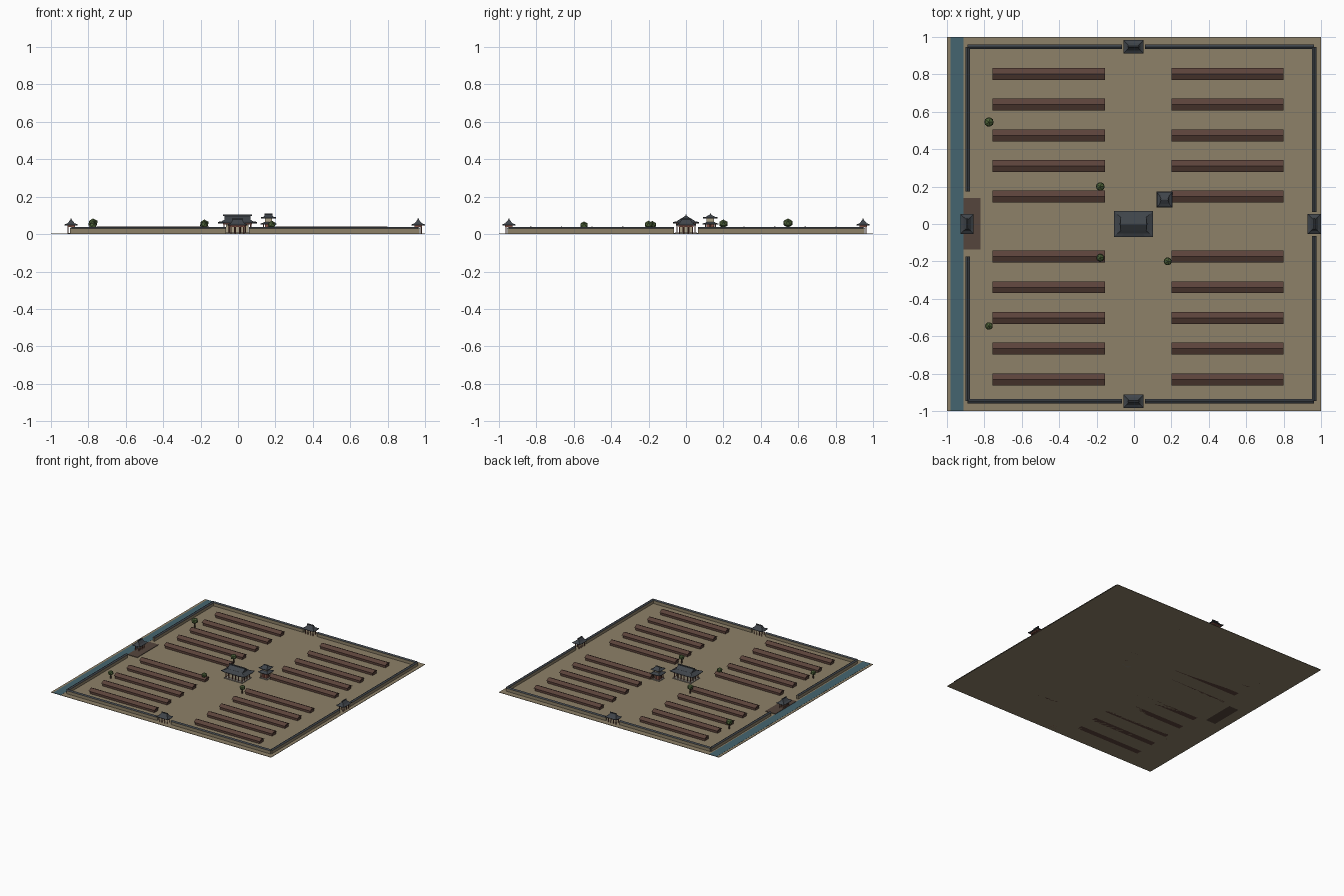
import bpy, bmesh, math

if "Cube" in bpy.data.objects:
    bpy.data.objects.remove(bpy.data.objects["Cube"])

MATS = {}
COLOURS = {
    "earth": (0.27, 0.22, 0.14), "water": (0.06, 0.13, 0.16), "plaster": (0.27, 0.22, 0.14),
    "slate": (0.05, 0.058, 0.068), "tile": (0.105, 0.055, 0.042), "timber": (0.09, 0.06, 0.045),
    "red": (0.24, 0.09, 0.065), "cream": (0.42, 0.36, 0.25), "stone": (0.25, 0.23, 0.2),
    "leaf": (0.075, 0.12, 0.04), "bark": (0.09, 0.055, 0.035)}


def mat(key):
    if key not in MATS:
        MATS[key] = bpy.data.materials.new(key)
        MATS[key].diffuse_color = (*COLOURS[key], 1)
    return MATS[key]


def finish(name, bm, key):
    bmesh.ops.recalc_face_normals(bm, faces=bm.faces)
    me = bpy.data.meshes.new(name)
    bm.to_mesh(me)
    bm.free()
    me.materials.append(mat(key))
    ob = bpy.data.objects.new(name, me)
    bpy.context.collection.objects.link(ob)
    return ob


def add_box(bm, x0, x1, y0, y1, z0, z1):
    res = bmesh.ops.create_cube(bm, size=1)
    for v in res["verts"]:
        v.co = (x0 if v.co.x < 0 else x1, y0 if v.co.y < 0 else y1, z0 if v.co.z < 0 else z1)


def boxes(name, items, key):
    bm = bmesh.new()
    for it in items:
        add_box(bm, *it)
    return finish(name, bm, key)


def add_gable(bm, x0, x1, y0, y1, z0, z1):
    """Ridged prism running along the longer side."""
    along_x = (x1 - x0) > (y1 - y0)
    xm, ym = (x0 + x1) / 2, (y0 + y1) / 2
    if along_x:
        ends = [[(x, y0, z0), (x, y1, z0), (x, ym, z1)] for x in (x0, x1)]
    else:
        ends = [[(x0, y, z0), (x1, y, z0), (xm, y, z1)] for y in (y0, y1)]
    a, b = [[bm.verts.new(p) for p in e] for e in ends]
    bm.faces.new(a)
    bm.faces.new(b)
    for i in range(3):
        j = (i + 1) % 3
        bm.faces.new((a[i], a[j], b[j], b[i]))


def gables(name, items, key):
    bm = bmesh.new()
    for it in items:
        add_gable(bm, *it)
    return finish(name, bm, key)


def roof(name, cx, cy, rings, lift, key="slate"):
    """Swept hip roof: rings of (half x, half y, z), eave corners raised."""
    bm = bmesh.new()
    loops = []
    for k, (hx, hy, z) in enumerate(rings):
        up = lift if k < 2 else 0
        pts = [(-1, -1), (-.6, -1), (.6, -1), (1, -1), (1, -.6), (1, .6),
               (1, 1), (.6, 1), (-.6, 1), (-1, 1), (-1, .6), (-1, -.6)]
        loops.append([bm.verts.new((cx + hx * u, cy + hy * v, z + (up if abs(u * v) == 1 else 0)))
                      for u, v in pts])
    for a, b in zip(loops, loops[1:]):
        for i in range(12):
            j = (i + 1) % 12
            bm.faces.new((a[i], a[j], b[j], b[i]))
    bm.faces.new(loops[0])
    bm.faces.new(loops[-1])
    return finish(name, bm, key)


def posts(name, places, r, z0, z1, key="red"):
    bm = bmesh.new()
    for x, y in places:
        res = bmesh.ops.create_cone(bm, cap_ends=True, segments=8, radius1=r, radius2=r, depth=z1 - z0)
        bmesh.ops.translate(bm, verts=res["verts"], vec=(x, y, (z0 + z1) / 2))
    return finish(name, bm, key)


# Ground, river and landing deck
boxes("ground", [(-1, 1, -1, 1, 0, 0.003)], "earth")
boxes("river", [(-0.98, -0.91, -1, 1, 0.001, 0.004)], "water")
boxes("landing_deck", [(-0.91, -0.82, -0.135, 0.14, 0, 0.007)], "timber")

# Perimeter wall with openings at the gates
WX0, WX1, WY = -0.889, 0.963, 0.947
runs = []
for s in (-1, 1):
    runs += [(WX0, -0.065, s * WY, s * WY), (0.06, WX1, s * WY, s * WY)]
    for x, gap in ((WX0, 0.175), (WX1, 0.065)):
        lo, hi = sorted((s * gap, s * WY))
        runs.append((x, x, lo, hi))


def grow(run, t):
    x0, x1, y0, y1 = run
    return (x0 - t, x1 + t, y0, y1) if x0 == x1 else (x0, x1, y0 - t, y1 + t)


boxes("perimeter_wall", [(*grow(r, 0.008), 0, 0.031) for r in runs], "plaster")
gables("wall_coping", [(*grow(r, 0.012), 0.03, 0.038) for r in runs], "slate")

# Long barrack rows
rows = [s * o + c for s, c in ((1, 0), (-1, -0.028)) for o in (0.146, 0.31, 0.474, 0.638, 0.802)]
spans = [(-0.755, -0.155), (0.2, 0.8)]
boxes("row_house_walls", [(a + .006, b - .006, y - .024, y + .024, 0, .027)
                          for a, b in spans for y in rows], "tile")
gables("row_house_roofs", [(a, b, y - .032, y + .032, .025, .041)
                           for a, b in spans for y in rows], "tile")


# Gatehouses: posts, lintels and a swept roof
def gate(name, cx, cy, turned):
    def sw(a, b):
        return (b, a) if turned else (a, b)
    spots = [sw(u, v) for u in (-.034, -.012, .012, .034) for v in (-.016, .016)]
    posts(name + "_posts", [(cx + u, cy + v) for u, v in spots], .0032, 0, .047)
    hx, hy = sw(.04, .02)
    boxes(name + "_lintel", [(cx - hx, cx + hx, cy - hy, cy + hy, .039, .047)], "red")
    rings = [(.053, .035, .045), (.053, .035, .048), (.038, .02, .057), (.028, .009, .07), (.026, .002, .079)]
    roof(name + "_roof", cx, cy, [(*sw(a, b), z) for a, b, z in rings], .004)
    hx, hy = sw(.029, .003)
    boxes(name + "_ridge", [(cx - hx, cx + hx, cy - hy, cy + hy, .077, .083)], "slate")


gate("north_gate", -0.003, WY, False)
gate("south_gate", -0.003, -WY, False)
gate("west_gate", -0.892, 0, True)
gate("east_gate", 0.963, 0, True)

# Main hall: podium, walls, colonnade, hip-and-gable roof
HX = -0.003
boxes("hall_podium", [(HX - .083, HX + .083, -.06, .06, 0, .008)], "stone")
boxes("hall_walls", [(HX - .06, HX + .06, -.036, .036, .008, .058)], "cream")
cols = [(HX - .072 + i * .0288, s * .048) for i in range(6) for s in (-1, 1)]
cols += [(HX + s * .072, v) for s in (-1, 1) for v in (-.016, .016)]
posts("hall_columns", cols, .0038, .008, .055)
boxes("hall_beam", [(HX - .077, HX + .077, -.053, .053, .05, .057)], "red")
roof("hall_lower_roof", HX, 0, [(.105, .069, .056), (.105, .069, .06), (.085, .05, .068),
                                (.067, .036, .078)], .005)
gables("hall_upper_roof", [(HX - .07, HX + .07, -.036, .036, .077, .1)], "slate")
boxes("hall_ridge", [(HX - .078, HX + .078, -.004, .004, .096, .104)], "slate")

# Two-storey bell pavilion
PX, PY = 0.163, 0.13
boxes("pavilion_base", [(PX - .034, PX + .034, PY - .034, PY + .034, 0, .008)], "stone")
posts("pavilion_posts", [(PX + u, PY + v) for u in (-.026, 0, .026) for v in (-.026, 0, .026) if u or v],
      .0032, .008, .052)
boxes("pavilion_lower_room", [(PX - .02, PX + .02, PY - .02, PY + .02, .008, .052)], "red")
roof("pavilion_lower_roof", PX, PY, [(.044, .043, .05), (.044, .043, .053), (.03, .029, .059),
                                     (.022, .021, .066)], .004)
boxes("pavilion_upper_room", [(PX - .02, PX + .02, PY - .02, PY + .02, .06, .088)], "cream")
roof("pavilion_upper_roof", PX, PY, [(.04, .039, .083), (.04, .039, .086), (.026, .023, .093),
                                     (.018, .003, .105)], .004)
boxes("pavilion_ridge", [(PX - .021, PX + .021, PY - .003, PY + .003, .103, .109)], "slate")

# Trees
for i, (x, y, r, top) in enumerate([(-.775, .545, .028, .084), (-.18, .2, .026, .078),
                                    (-.18, -.18, .023, .07), (.18, -.2, .024, .072),
                                    (-.775, -.545, .023, .068)]):
    posts(f"tree_trunk_{i}", [(x, y)], .005, 0, top - r, "bark")
    bm = bmesh.new()
    bmesh.ops.create_icosphere(bm, subdivisions=1, radius=r)
    for v in bm.verts:
        v.co = (v.co.x + x, v.co.y + y, v.co.z * .88 + top - r * .88)
    finish(f"tree_crown_{i}", bm, "leaf")

for m in bpy.data.materials:
    if m.users and not m.is_grease_pencil:
        m.use_nodes = True
        m.node_tree.nodes["Principled BSDF"].inputs["Base Color"].default_value = m.diffuse_color
